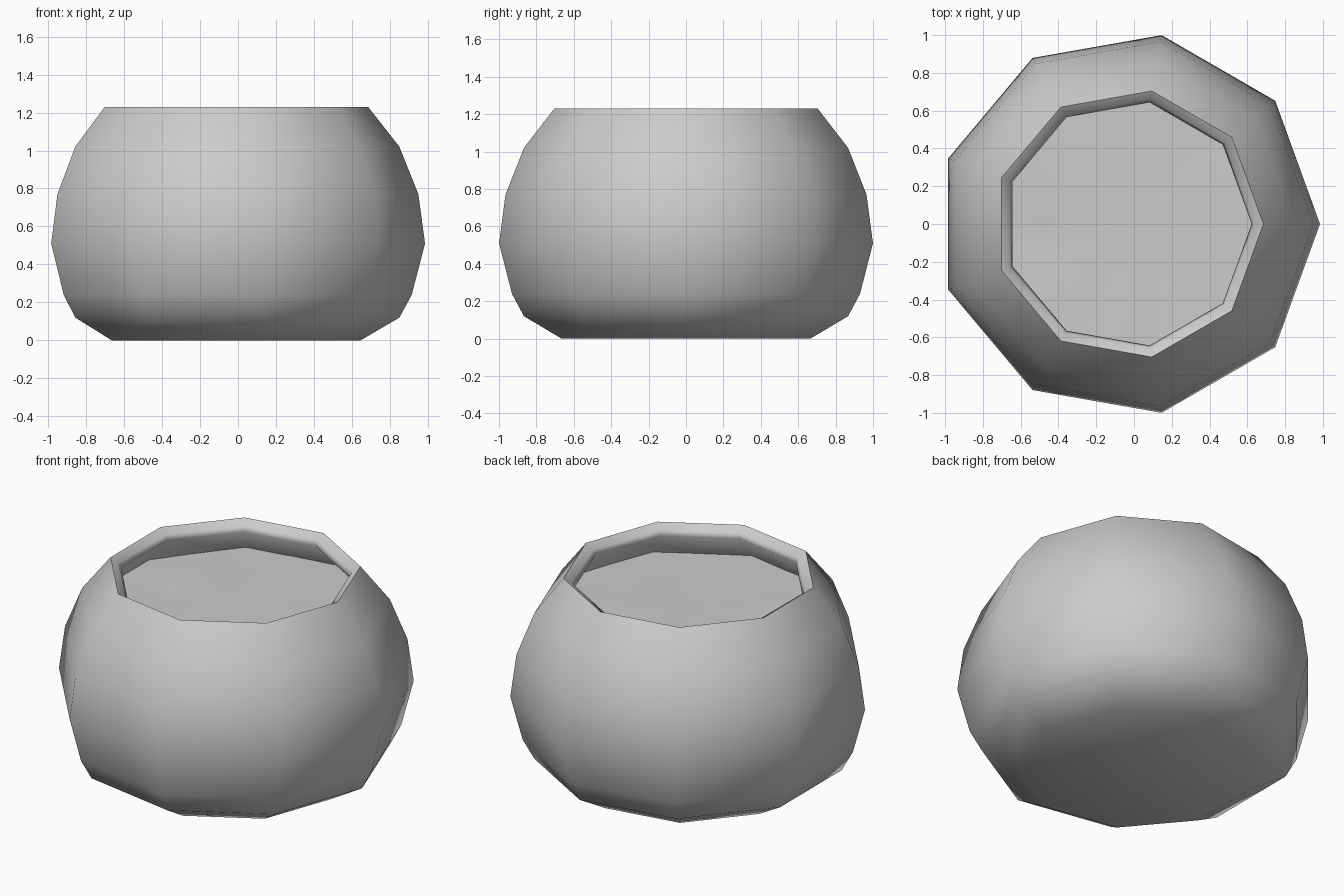
import bpy, bmesh, math, random

if "Cube" in bpy.data.objects:
    bpy.data.objects.remove(bpy.data.objects["Cube"])

random.seed(4)
SIDES = 9
OFFSET_X = -0.03   # nine-sided outline centred by its bounding box


def lathe(name, profile, sharp_angle, sides=SIDES, ripple=0.0):
    """Spin (radius, z) points into a smooth-shaded surface; radius 0 makes a pole."""
    bm = bmesh.new()
    rings = []
    for r, z in profile:
        count = sides if r else 1
        ring = []
        for i in range(count):
            a = 2 * math.pi * i / sides
            dz = random.uniform(-ripple, ripple)
            ring.append(bm.verts.new((OFFSET_X + r * math.cos(a), r * math.sin(a), z + dz)))
        rings.append(ring)
    for low, high in zip(rings, rings[1:]):
        for i in range(sides):
            j = (i + 1) % sides
            quad = [low[i % len(low)], low[j % len(low)],
                    high[j % len(high)], high[i % len(high)]]
            bm.faces.new(list(dict.fromkeys(quad)))
    bmesh.ops.recalc_face_normals(bm, faces=bm.faces)
    mesh = bpy.data.meshes.new(name)
    bm.to_mesh(mesh)
    bm.free()
    obj = bpy.data.objects.new(name, mesh)
    bpy.context.collection.objects.link(obj)
    bpy.ops.object.select_all(action='DESELECT')
    obj.select_set(True)
    bpy.context.view_layer.objects.active = obj
    bpy.ops.object.shade_smooth_by_angle(angle=math.radians(sharp_angle))
    return obj


# Round bowl: outer wall, inward-sloping rim, then inner wall down to the floor
outer = [(0, 0), (0.675, 0), (0.88, 0.12), (0.945, 0.24), (1.015, 0.51),
         (0.98, 0.77), (0.88, 1.02), (0.715, 1.23)]
inner = [(0.668, 1.2), (0.653, 1.17), (0.83, 0.98), (0.92, 0.76), (0.955, 0.51),
         (0.89, 0.26), (0.83, 0.165), (0.65, 0.06), (0, 0.06)]
lathe("bowl", outer + inner, 75)

# Water surface inside the bowl, gently uneven where it meets the wall
lathe("water", [(0.83, 0.995), (0.45, 0.995), (0, 0.995)], 60, sides=18, ripple=0.014)
